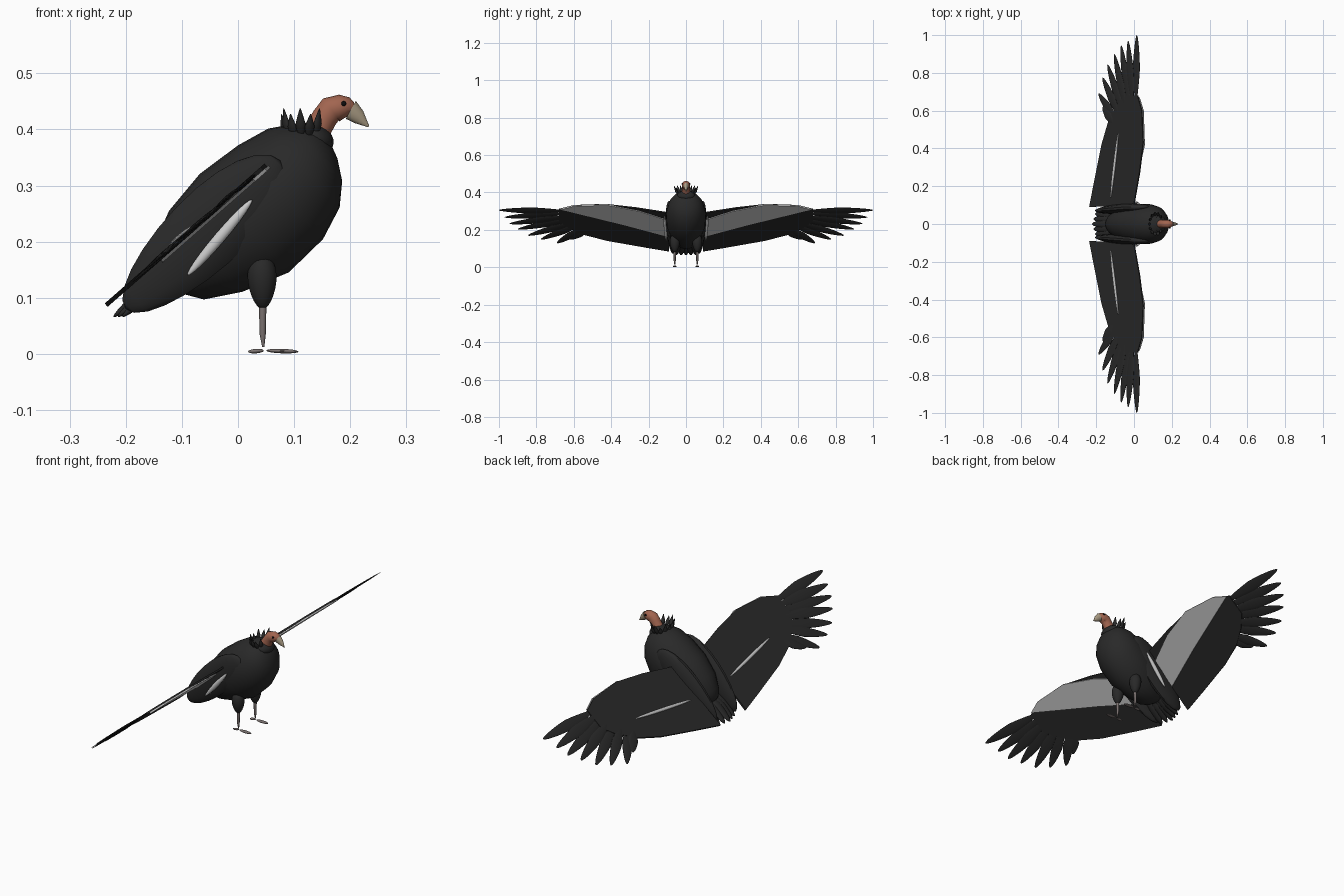
import bpy, bmesh, math
from mathutils import Vector, Matrix

if "Cube" in bpy.data.objects:
    bpy.data.objects.remove(bpy.data.objects["Cube"])


def material(name, rgb):
    m = bpy.data.materials.new(name)
    m.use_nodes = True
    m.diffuse_color = (*rgb, 1)
    b = m.node_tree.nodes["Principled BSDF"]
    b.inputs["Base Color"].default_value = (*rgb, 1)
    b.inputs["Roughness"].default_value = 0.8
    return m


BLACK = material("charcoal plumage", (.022, .022, .022))
WHITE = material("white plumage", (.6, .6, .6))
SKIN = material("red brown skin", (.36, .13, .08))
HORN = material("tan horn", (.4, .33, .23))
LEG = material("grey leg", (.2, .17, .165))
EYE = material("black eye", (.004, .004, .004))


def finish(bm, name, mat, smooth=True):
    bmesh.ops.recalc_face_normals(bm, faces=bm.faces)
    me = bpy.data.meshes.new(name)
    bm.to_mesh(me)
    bm.free()
    me.materials.append(mat)
    ob = bpy.data.objects.new(name, me)
    bpy.context.collection.objects.link(ob)
    bpy.ops.object.select_all(action='DESELECT')
    ob.select_set(True)
    bpy.context.view_layer.objects.active = ob
    if smooth:
        bpy.ops.object.shade_smooth_by_angle(angle=math.radians(50))
    return ob


def spindle(name, a, b, width, thick, normal, mat, pinch=0.0, lean=0.0):
    """Ellipsoid from a to b; pinch sharpens the ends, lean fattens the a end."""
    a, b = Vector(a), Vector(b)
    axis = (b - a).normalized()
    side = axis.cross(Vector(normal)).normalized()
    up = side.cross(axis)
    bm = bmesh.new()
    bmesh.ops.create_uvsphere(bm, u_segments=14, v_segments=12, radius=1)
    for v in bm.verts:
        x, y, t = v.co
        k = (1 - pinch * abs(t)) * (1 - lean * t)
        v.co = (a + b) / 2 + axis * (t * (b - a).length / 2) + side * (x * k * width) + up * (y * k * thick)
    return finish(bm, name, mat)


def loft(name, stations, mat, n=28):
    """Skin rings given as (centre, half height vector, half width)."""
    bm = bmesh.new()
    rings = []
    for c, h, w in stations:
        rings.append([bm.verts.new(Vector(c) + Vector(h) * math.cos(i * math.tau / n)
                                   + Vector((0, w * math.sin(i * math.tau / n), 0))) for i in range(n)])
    for p, q in zip(rings, rings[1:]):
        for i in range(n):
            j = (i + 1) % n
            bm.faces.new((p[i], p[j], q[j], q[i]))
    bm.faces.new(rings[0])
    bm.faces.new(rings[-1])
    return finish(bm, name, mat)


def on_wing(x, y, off=0.0):
    """Point on the sloping plane of the spread wings."""
    return Vector((x - .66 * off, y, .2925 + .875 * x + .75 * off))


def plate(name, outline, side, low, high, mat):
    bm = bmesh.new()
    bottom = [bm.verts.new(on_wing(x, y * side, low)) for x, y in outline]
    top = [bm.verts.new(on_wing(x, y * side, high)) for x, y in outline]
    bm.faces.new(bottom)
    bm.faces.new(top)
    for i in range(len(top)):
        j = (i + 1) % len(top)
        bm.faces.new((bottom[i], bottom[j], top[j], top[i]))
    return finish(bm, name, mat, False)


# Body: rings along a tilted axis (distance, lower edge, upper edge, half width)
body = [(-.012, .18, .21, .015), (-.004, .15, .225, .035), (.02, .113, .245, .058), (.08, .077, .272, .085),
        (.165, .047, .284, .104), (.25, .05, .276, .106), (.31, .072, .262, .093),
        (.345, .104, .24, .072), (.366, .14, .222, .045), (.374, .165, .205, .02)]
rings = []
for s, lo, hi, w in body:
    m, r = (lo + hi) / 2, (hi - lo) / 2
    rings.append(((.74 * s - .67 * m, 0, .67 * s + .74 * m), (-.67 * r, 0, .74 * r), w))
loft("body", rings, BLACK)

# Neck, head and collar
neck = [(.125, .37, .03, .9, -.4), (.143, .402, .024, .9, -.4), (.155, .422, .023, .85, -.5), (.166, .436, .024, .6, -.8),
        (.18, .438, .024, 0, -1), (.193, .438, .02, -.3, -1), (.204, .437, .011, -.3, -1)]
loft("neck_and_head", [((x, 0, z), Vector((a, 0, b)).normalized() * r, r * .92) for x, z, r, a, b in neck], SKIN, 18)
spindle("neck_collar", (.125, 0, .36), (.147, 0, .408), .048, .036, (1, 0, 0), BLACK)
loft("beak", [((.201, 0, .435), (.009, 0, .016), .013), ((.216, 0, .422), (.007, 0, .011), .009),
              ((.233, 0, .405), (.001, 0, .001), .001)], HORN, 14)

# Ruff of pointed feathers around the neck
for i in range(11):
    ang = math.radians(45 + i * 27)
    c, s = math.cos(ang), math.sin(ang)
    spindle("ruff_feather", (.117 + .03 * c, .042 * s, .382), (.117 + .04 * c, .066 * s, .438 - .01 * (i % 2)),
            .009, .006, (c, s, 0), BLACK, .5, .25)

# Tail fan
for i in range(-2, 3):
    spindle("tail_feather", (-.08, i * .018, .18), (-.222 + .008 * abs(i), i * .027, .066), .024, .012,
            (-.6, 0, .75), BLACK, .3, -.1)

WING = [(-.235, .09), (0, .1), (.03, .27), (.05, .43), (.043, .6), (.02, .68),
        (-.05, .68), (-.09, .63), (-.135, .54), (-.17, .42), (-.21, .22)]
LINING = [(-.14, .1), (-.04, .1), (.015, .25), (.052, .42), (.046, .6), (.025, .67), (-.07, .33)]
TIPS = [(.015, 1), (-.03, .97), (-.068, .945), (-.103, .9), (-.14, .845), (-.165, .775), (-.187, .69), (-.165, .62)]

for side, word in ((1, "left"), (-1, "right")):
    # Spread wing with pale lining, upper streak and finger feathers
    plate(word + "_wing", WING, side, -.004, .004, BLACK)
    plate(word + "_wing_lining", LINING, side, -.009, -.003, WHITE)
    spindle(word + "_wing_streak", on_wing(-.12, .14 * side, .005), on_wing(-.08, .48 * side, .005),
            .007, .005, (-.66, 0, .75), WHITE)
    for i, (x, y) in enumerate(TIPS):
        f = i / (len(TIPS) - 1)
        spindle(word + "_finger_feather", on_wing(.01 - .11 * f, (.64 - .12 * f) * side, .002 * (i % 2)),
                on_wing(x, y * side, .002 * (i % 2)), .025, .004, (-.66, 0, .75), BLACK, .35, -.1)

    # Folded wing shell on the flank, with its pale streak
    spindle(word + "_flank_shell", (-.2, .07 * side, .08), (.075, .09 * side, .345), .07, .026,
            (0, side, 0), BLACK, 0, -.12)
    spindle(word + "_flank_streak", (-.09, .106 * side, .14), (.025, .115 * side, .275), .01, .008,
            (0, side, 0), WHITE)

    # Leg and foot
    y = .06 * side
    spindle(word + "_thigh", (.044, y, .08), (.042, y, .178), .026, .026, (0, 1, 0), BLACK, 0, -.2)
    loft(word + "_shank", [((.044, y, .1), (.007, 0, 0), .007), ((.044, y, .035), (.0055, 0, 0), .0055),
                           ((.045, y, .012), (.002, 0, 0), .002)], LEG, 12)
    spindle(word + "_front_toe", (.05, y, .006), (.108, y, .004), .01, .004, (0, 0, 1), LEG)
    spindle(word + "_back_toe", (.018, y, .004), (.046, y, .006), .008, .004, (0, 0, 1), LEG)

    # Eye
    spindle(word + "_eye", (.184, .02 * side, .446), (.193, .02 * side, .446), .0045, .004, (0, 1, 0), EYE)
